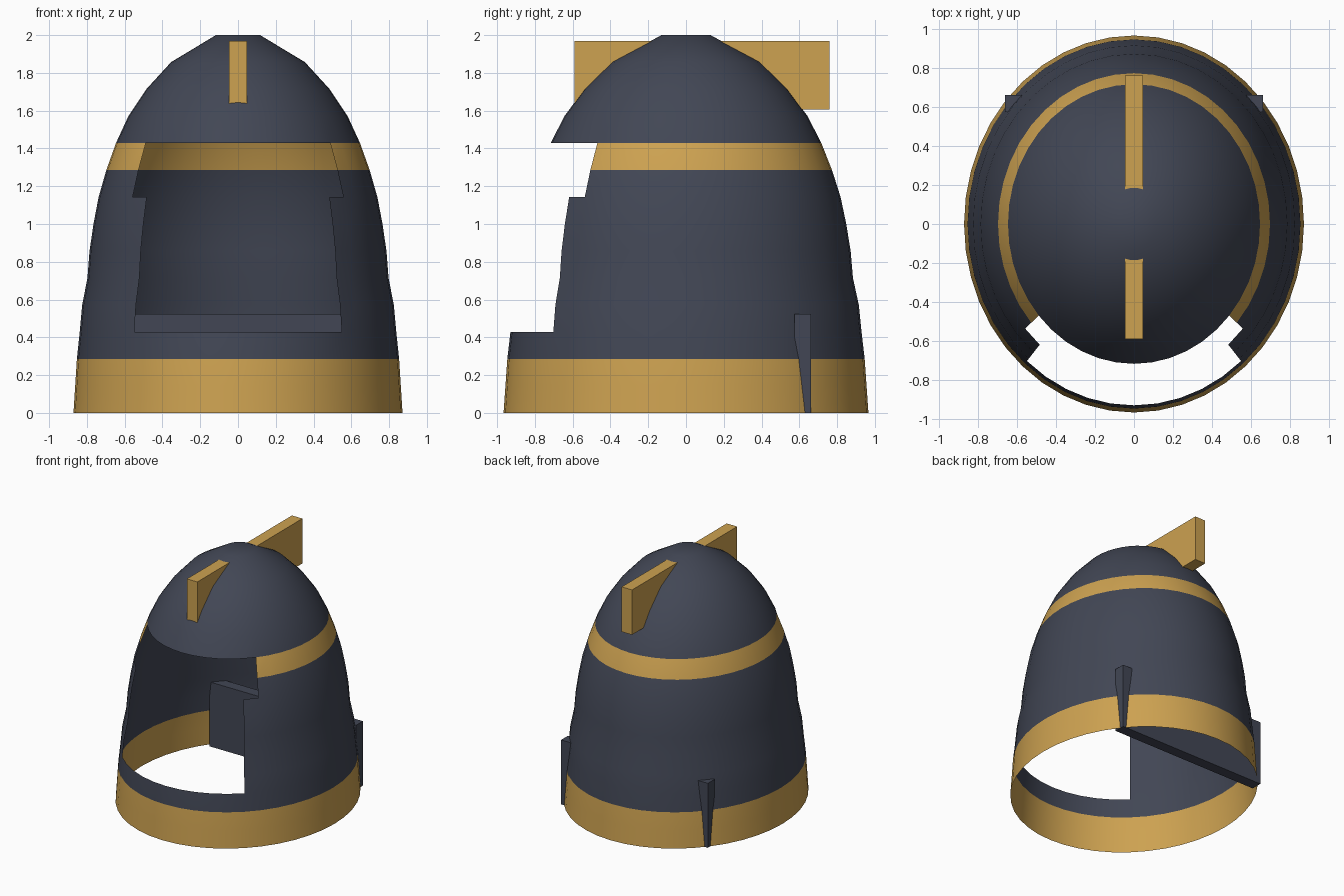
import bpy, bmesh, math

cube = bpy.data.objects.get("Cube")
if cube:
    bpy.data.objects.remove(cube, do_unlink=True)


def material(name, rgb):
    mat = bpy.data.materials.new(name)
    mat.use_nodes = True
    color = (*rgb, 1)
    mat.diffuse_color = color
    mat.node_tree.nodes["Principled BSDF"].inputs["Base Color"].default_value = color
    return mat


steel = material("dark blue steel", (0.054, 0.062, 0.09))
gold = material("gold trim", (0.61, 0.36, 0.082))


def add_object(name, bm, mats):
    mesh = bpy.data.meshes.new(name)
    bm.to_mesh(mesh)
    bm.free()
    for m in mats:
        mesh.materials.append(m)
    obj = bpy.data.objects.new(name, mesh)
    bpy.context.collection.objects.link(obj)
    return obj


def box(name, low, high, mat):
    bm = bmesh.new()
    bmesh.ops.create_cube(bm, size=1)
    for v in bm.verts:
        v.co = [a if c < 0 else b for c, a, b in zip(v.co, low, high)]
    return add_object(name, bm, [mat])


# Helmet shell: evenly spaced oval rings, open below, with a stepped face opening
SEGMENTS = 44
DEPTH = 1.109
radii = [0.871, 0.862, 0.853, 0.838, 0.825, 0.797, 0.786, 0.765,
         0.738, 0.697, 0.646, 0.58, 0.485, 0.354, 0.117]
ROW = 2 / (len(radii) - 1)
GOLD_ROWS = (0, 1, 9)


def opening_half_width(row):
    if 3 <= row < 8:
        return 5
    return 6 if 8 <= row < 10 else 0


bm = bmesh.new()
rings = []
for i, r in enumerate(radii):
    ring = []
    for s in range(SEGMENTS):
        t = math.tau * s / SEGMENTS
        ring.append(bm.verts.new((r * math.sin(t), -r * DEPTH * math.cos(t), i * ROW)))
    rings.append(ring)

for row, (low, high) in enumerate(zip(rings, rings[1:])):
    gap = opening_half_width(row)
    for s in range(gap, SEGMENTS - gap):
        n = (s + 1) % SEGMENTS
        face = bm.faces.new((low[s], low[n], high[n], high[s]))
        face.material_index = int(row in GOLD_ROWS)
bm.faces.new(rings[-1])
bmesh.ops.delete(bm, geom=[v for v in bm.verts if not v.link_faces], context='VERTS')

shell = add_object("helmet_shell", bm, [steel, gold])
bpy.ops.object.select_all(action='DESELECT')
shell.select_set(True)
bpy.context.view_layer.objects.active = shell
bpy.ops.object.shade_smooth_by_angle(angle=math.radians(40))

# Crest fin running front to back through the dome
box("crest", (-0.047, -0.59, 1.605), (0.047, 0.76, 1.97), gold)

# Neck plate crossing the back, its ends showing outside the shell
box("neck_plate", (-0.66, 0.575, 0), (0.66, 0.662, 0.524), steel)
